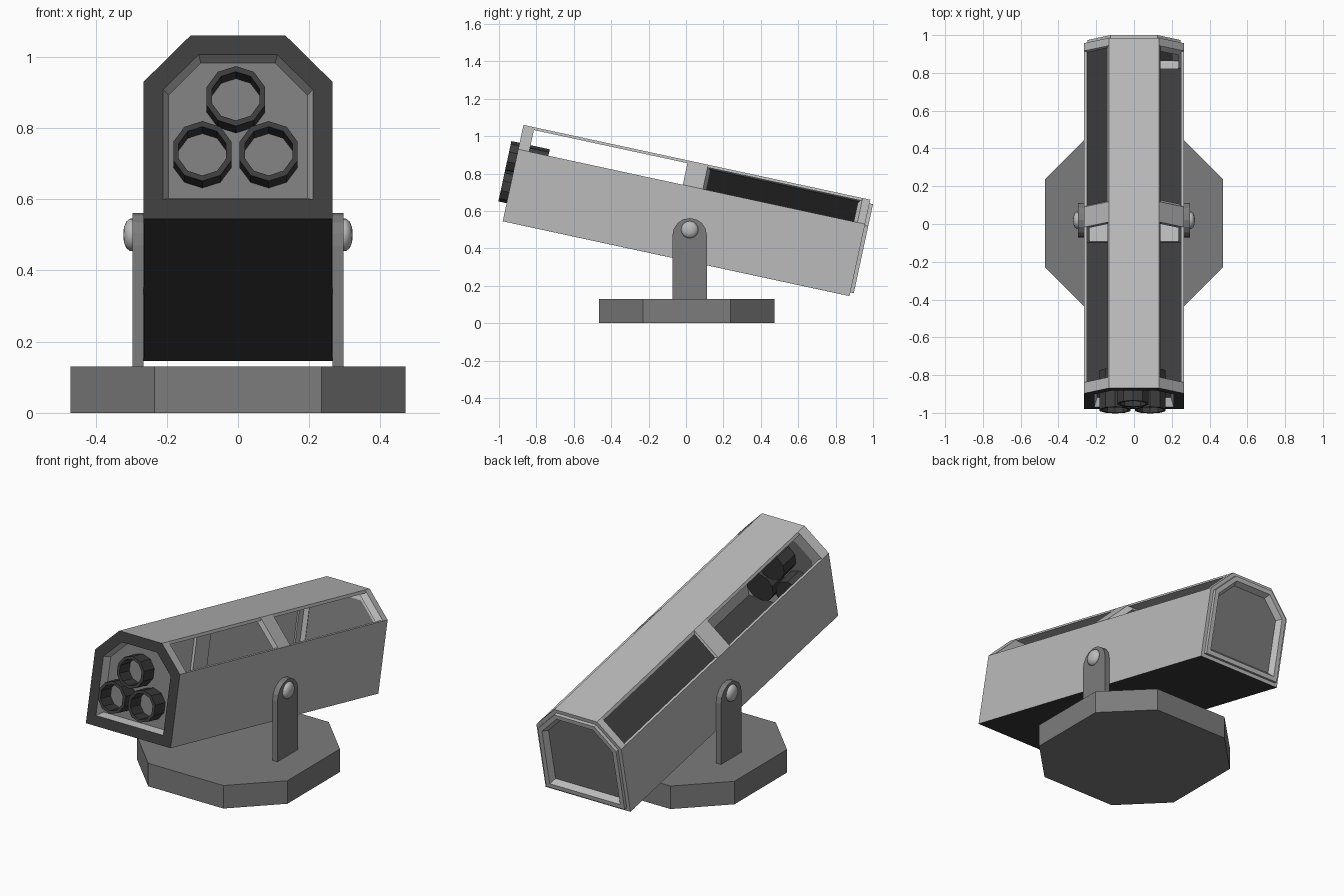
import bpy, bmesh, math
from mathutils import Matrix, Vector

if "Cube" in bpy.data.objects:
    bpy.data.objects.remove(bpy.data.objects["Cube"])


def material(name, v):
    m = bpy.data.materials.new(name)
    m.diffuse_color = (v, v, v, 1)
    m.use_nodes = True
    m.node_tree.nodes["Principled BSDF"].inputs["Base Color"].default_value = m.diffuse_color
    return m


LIGHT = material("light grey", 0.50)
MID = material("mid grey", 0.20)
DARK = material("dark grey", 0.047)

# Housing frame: local x = width, y = along the length from the front, z = height
TILT = Matrix.Translation((0, -0.98, 0.545)) @ Matrix.Rotation(math.radians(-12.17), 4, 'X')
WORLD = Matrix.Identity(4)


def finish(name, bm, mats, matrix, rule=None):
    bmesh.ops.recalc_face_normals(bm, faces=bm.faces)
    bm.normal_update()
    if rule:
        for f in bm.faces:
            f.material_index = 1 if rule(f) else 0
    me = bpy.data.meshes.new(name)
    bm.to_mesh(me)
    bm.free()
    for m in mats:
        me.materials.append(m)
    ob = bpy.data.objects.new(name, me)
    ob.matrix_world = matrix
    bpy.context.collection.objects.link(ob)
    return ob


def loft(name, loops, mats, matrix=TILT, ring=False, rule=None):
    """Skin a list of point loops; ring joins last to first, otherwise ends are capped."""
    bm = bmesh.new()
    rows = [[bm.verts.new(p) for p in loop] for loop in loops]
    n = len(rows[0])
    pairs = list(zip(rows, rows[1:])) + ([(rows[-1], rows[0])] if ring else [])
    for a, b in pairs:
        for i in range(n):
            j = (i + 1) % n
            bm.faces.new((a[i], a[j], b[j], b[i]))
    if not ring:
        bm.faces.new(rows[0])
        bm.faces.new(rows[-1])
    return finish(name, bm, mats, matrix, rule)


def prism(name, pts, u0, u1, mat):
    return loft(name, [[(x, u, h) for x, h in pts] for u in (u0, u1)], [mat])


def section(d, u):
    """Housing cross-section inset by d, at distance u from the front."""
    w, s, t, top = 0.265 - d, 0.394 - 0.41 * d, 0.133 - 0.41 * d, 0.527 - d
    return [(x, u, h) for x, h in
            ((-w, d), (w, d), (w, s), (t, top), (-t, top), (-w, s))]


def circle(cx, ch, r, u, n=10):
    return [(cx + r * math.cos(2 * math.pi * (i + 0.5) / n), u,
             ch + r * math.sin(2 * math.pi * (i + 0.5) / n)) for i in range(n)]


def underside(f):
    return f.normal.z < -0.9 and f.calc_center_median().z < 0.01


# Front frame with dark face and bevelled opening
loft("front_frame", [section(0, 0.06), section(0, 0), section(0.055, 0),
                     section(0.07, 0.05), section(0.07, 0.06)], [LIGHT, DARK], ring=True,
     rule=lambda f: f.normal.y < -0.95 or underside(f))
loft("front_panel", [section(0.066, 0.048), section(0.066, 0.058)], [MID])

# Middle and rear frames
loft("middle_frame", [section(0.03, 1.03), section(0, 1.01), section(0, 0.90),
                      section(0.03, 0.90)], [LIGHT, DARK], ring=True, rule=underside)
loft("rear_frame", [section(0.03, 1.835), section(0, 1.855), section(0, 1.897),
                    section(0.03, 1.897)], [LIGHT, DARK], ring=True, rule=underside)

# Rear cover: raised rim and recessed panel
loft("rear_rim", [section(0.02, 1.88), section(0.02, 1.916), section(0.045, 1.916),
                  section(0.065, 1.885), section(0.065, 1.87)], [LIGHT], ring=True)
loft("rear_panel", [section(0.06, 1.873), section(0.06, 1.886)], [MID])

# Walls, roof strip and dark floor
for side, s in (("left", -1), ("right", 1)):
    prism(side + "_wall", [(s * x, h) for x, h in
                           ((0.265, 0.001), (0.265, 0.394), (0.25, 0.394), (0.25, 0.001))],
          0.06, 1.855, LIGHT)
prism("roof_strip", [(-0.133, 0.527), (0.133, 0.527), (0.14, 0.512), (-0.14, 0.512)],
      0.06, 1.855, LIGHT)
prism("floor", [(-0.264, 0), (0.264, 0), (0.264, 0.015), (-0.264, 0.015)], 0.06, 1.855, DARK)

# Dark cover behind the left rear window
prism("left_rear_cover", [(-0.255, 0.388), (-0.133, 0.513), (-0.128, 0.505), (-0.25, 0.38)],
      1.0, 1.86, DARK)

# Three barrels: hollow at the front, closed behind
for i, (cx, ch) in enumerate(((-0.006, 0.343), (-0.1, 0.185), (0.086, 0.185))):
    loft("barrel_%d" % (i + 1), [circle(cx, ch, r, u) for r, u in
         ((0.086, 0.165), (0.086, -0.045), (0.070, -0.045), (0.070, 0.047))], [DARK, MID],
         rule=lambda f: len(f.verts) > 4 and f.calc_center_median().y < 0.1)

# Octagonal base
a, b = 0.47, 0.235
octagon = [(a, -b), (a, b), (b, a), (-b, a), (-a, b), (-a, -b), (-b, -a), (b, -a)]
loft("base", [[(x, y + 0.004, z) for x, y in octagon] for z in (0, 0.13)], [MID], WORLD)

# Mounting brackets with domed pivot bolts
arch = [(0.02 + 0.092 * math.cos(math.pi * i / 8), 0.47 + 0.092 * math.sin(math.pi * i / 8))
        for i in range(9)]
plate = [(-0.072, 0.12), (0.112, 0.12)] + arch[:-1] + [(-0.072, 0.47)]
for side, s in (("left", -1), ("right", 1)):
    loft(side + "_bracket", [[(s * x, y, z) for y, z in plate] for x in (0.266, 0.297)],
         [MID], WORLD)
    dome = []
    for x, r in ((0.290, 0.046), (0.303, 0.046), (0.314, 0.037), (0.320, 0.022), (0.322, 0.008)):
        dome.append([(s * x, 0.02 + r * math.cos(math.pi * k / 8),
                      0.5 + r * math.sin(math.pi * k / 8)) for k in range(16)])
    bolt = loft(side + "_pivot_bolt", dome, [LIGHT], WORLD)
    for p in bolt.data.polygons:
        p.use_smooth = True
